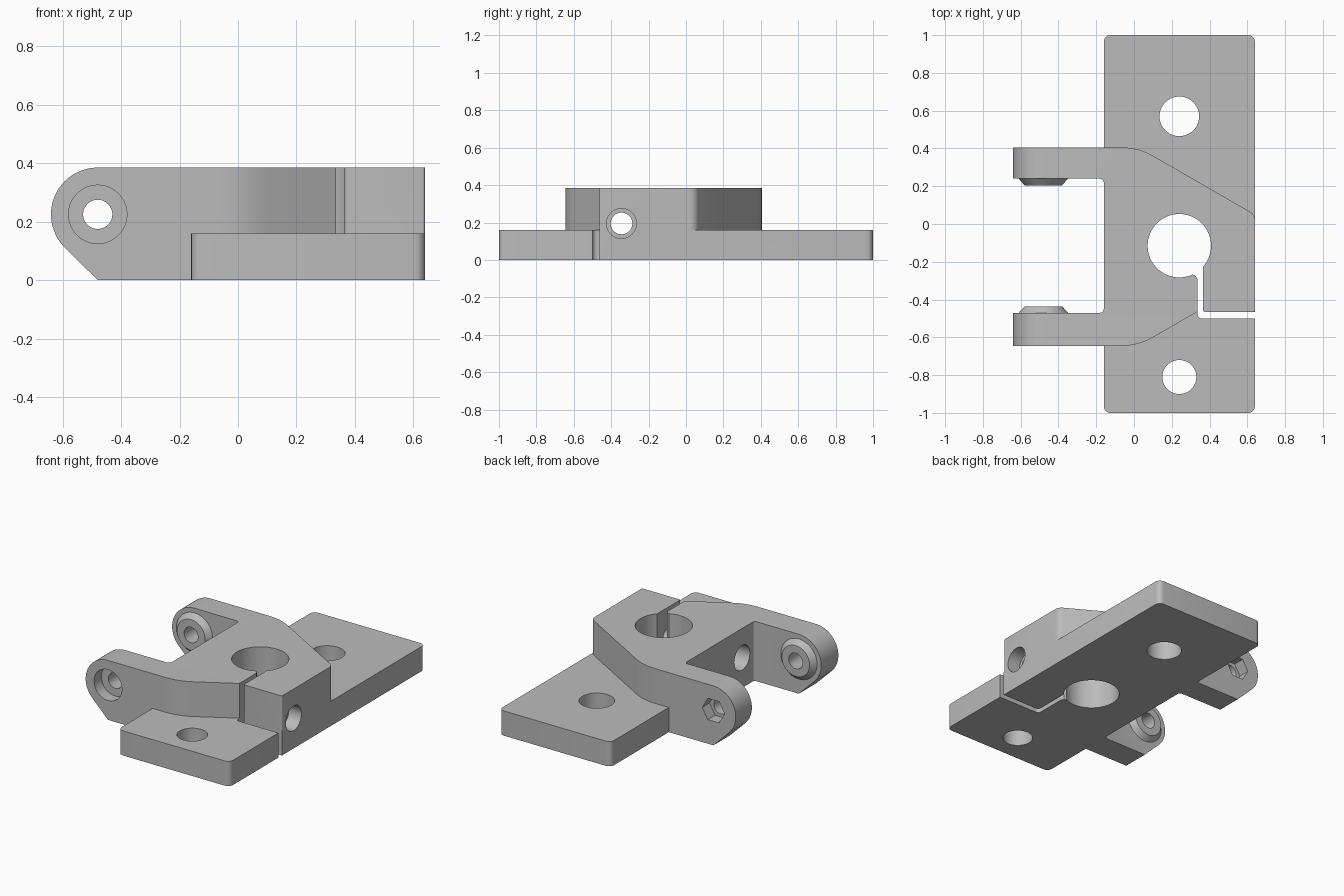
import bpy, bmesh
from math import radians, cos, sin, tan, pi
from mathutils import Vector

if "Cube" in bpy.data.objects:
    bpy.data.objects.remove(bpy.data.objects["Cube"], do_unlink=True)

grey = bpy.data.materials.new("plain grey")
grey.use_nodes = True
grey.diffuse_color = (0.5, 0.5, 0.5, 1)
grey.node_tree.nodes["Principled BSDF"].inputs["Base Color"].default_value = (0.5, 0.5, 0.5, 1)


def rounded(corners, steps=6):
    """Outline from (x, y, radius) corners, each replaced by an arc."""
    out, n = [], len(corners)
    for i, (x, y, r) in enumerate(corners):
        p = Vector((x, y))
        if r == 0:
            out.append(p)
            continue
        a = (Vector(corners[i - 1][:2]) - p).normalized()
        b = (Vector(corners[(i + 1) % n][:2]) - p).normalized()
        half = a.angle(b) / 2
        centre = p + (a + b).normalized() * r / sin(half)
        start = p + a * r / tan(half) - centre
        end = p + b * r / tan(half) - centre
        sweep = start.angle(end)
        for k in range(steps + 1):
            t = k / steps
            v = start * sin((1 - t) * sweep) + end * sin(t * sweep)
            out.append(centre + v / sin(sweep))
    return out


def circle(x, y, r, n=48):
    return [(x + r * cos(2 * pi * k / n), y + r * sin(2 * pi * k / n)) for k in range(n)]


def loft(name, axis, lower, upper, lo, hi):
    """Solid between two matching outlines at two positions along an axis."""
    place = {"X": lambda p, h: (h, p[0], p[1]),
             "Y": lambda p, h: (p[0], h, p[1]),
             "Z": lambda p, h: (p[0], p[1], h)}[axis]
    bm = bmesh.new()
    a = [bm.verts.new(place(p, lo)) for p in lower]
    b = [bm.verts.new(place(p, hi)) for p in upper]
    bm.faces.new(a)
    bm.faces.new(b)
    for i in range(len(a)):
        bm.faces.new((a[i - 1], a[i], b[i], b[i - 1]))
    bmesh.ops.recalc_face_normals(bm, faces=bm.faces)
    mesh = bpy.data.meshes.new(name)
    bm.to_mesh(mesh)
    bm.free()
    mesh.materials.append(grey)
    obj = bpy.data.objects.new(name, mesh)
    bpy.context.collection.objects.link(obj)
    return obj


def prism(name, axis, outline, lo, hi):
    return loft(name, axis, outline, outline, lo, hi)


def combine(target, tool, operation):
    mod = target.modifiers.new(operation, "BOOLEAN")
    mod.operation, mod.object, mod.solver = operation, tool, "EXACT"
    bpy.context.view_layer.objects.active = target
    bpy.ops.object.modifier_apply(modifier=mod.name)
    bpy.data.objects.remove(tool, do_unlink=True)


TOP, PLATE = 0.385, 0.16
PIN = (-0.48, 0.225)

# Clamp body with two arms, seen from above
body = prism("clamp_bracket", "Z", rounded([
    (-0.7, 0.405, 0), (0.025, 0.405, 0.32), (0.64, 0.05, 0.05),
    (0.64, -0.465, 0.01), (0.335, -0.465, 0), (0.023, -0.645, 0.32),
    (-0.7, -0.645, 0), (-0.7, -0.47, 0), (-0.16, -0.47, 0.02),
    (-0.16, 0.24, 0.02), (-0.7, 0.24, 0)]), -0.1, 0.5)

# Side profile: round arm tips with a sloped underside
arc = [(PIN[0] + 0.16 * cos(radians(a)), PIN[1] + 0.16 * sin(radians(a)))
       for a in range(90, 226, 5)]
side = prism("side_profile", "Y", arc + [(PIN[0], 0), (0.8, 0), (0.8, TOP)], -1, 1)
combine(body, side, "INTERSECT")

# Mounting plate
plate = prism("mounting_plate", "Z", rounded([
    (-0.16, -1, 0.035), (0.64, -1, 0.035), (0.64, 1, 0.035), (-0.16, 1, 0.035)]), 0, PLATE)
combine(body, plate, "UNION")

# Tapered bosses on the inner faces of the arms
for root, face, tip in ((0.3, 0.24, 0.205), (-0.53, -0.47, -0.437)):
    wide, narrow = circle(*PIN, 0.13), circle(*PIN, 0.1)
    combine(body, loft("boss", "Y", wide, narrow, face, tip), "UNION")

# Shaft bore and plate screw holes
for y, r in ((-0.115, 0.168), (0.57, 0.105), (-0.81, 0.09)):
    combine(body, prism("bore", "Z", circle(0.24, y, r), -0.1, 0.6), "DIFFERENCE")

# Clamping slot
slot = prism("slot", "Z", rounded([
    (0.335, -0.5, 0.025), (0.7, -0.5, 0), (0.7, -0.465, 0), (0.365, -0.465, 0.01),
    (0.365, -0.15, 0), (0.3, -0.15, 0), (0.3, -0.265, 0), (0.325, -0.272, 0),
    (0.335, -0.29, 0)]), -0.1, 0.6)
combine(body, slot, "DIFFERENCE")

# Pivot hole, round screw-head recess in front, hexagonal nut recess behind
for outline, lo, hi in ((circle(*PIN, 0.05), -0.9, 0.9),
                        (circle(*PIN, 0.1), -0.9, -0.57),
                        (circle(*PIN, 0.08, 6), 0.33, 0.9)):
    combine(body, prism("pivot_cut", "Y", outline, lo, hi), "DIFFERENCE")

# Clamp screw hole with a wider recess at each end
for r, lo, hi in ((0.058, -0.4, 0.8), (0.08, -0.4, 0.05), (0.08, 0.55, 0.8)):
    combine(body, prism("screw_cut", "X", circle(-0.345, 0.195, r), lo, hi), "DIFFERENCE")

# Smooth the round walls, keep the edges crisp
bpy.ops.object.select_all(action="DESELECT")
body.select_set(True)
bpy.context.view_layer.objects.active = body
bpy.ops.object.shade_smooth_by_angle(angle=radians(25))
